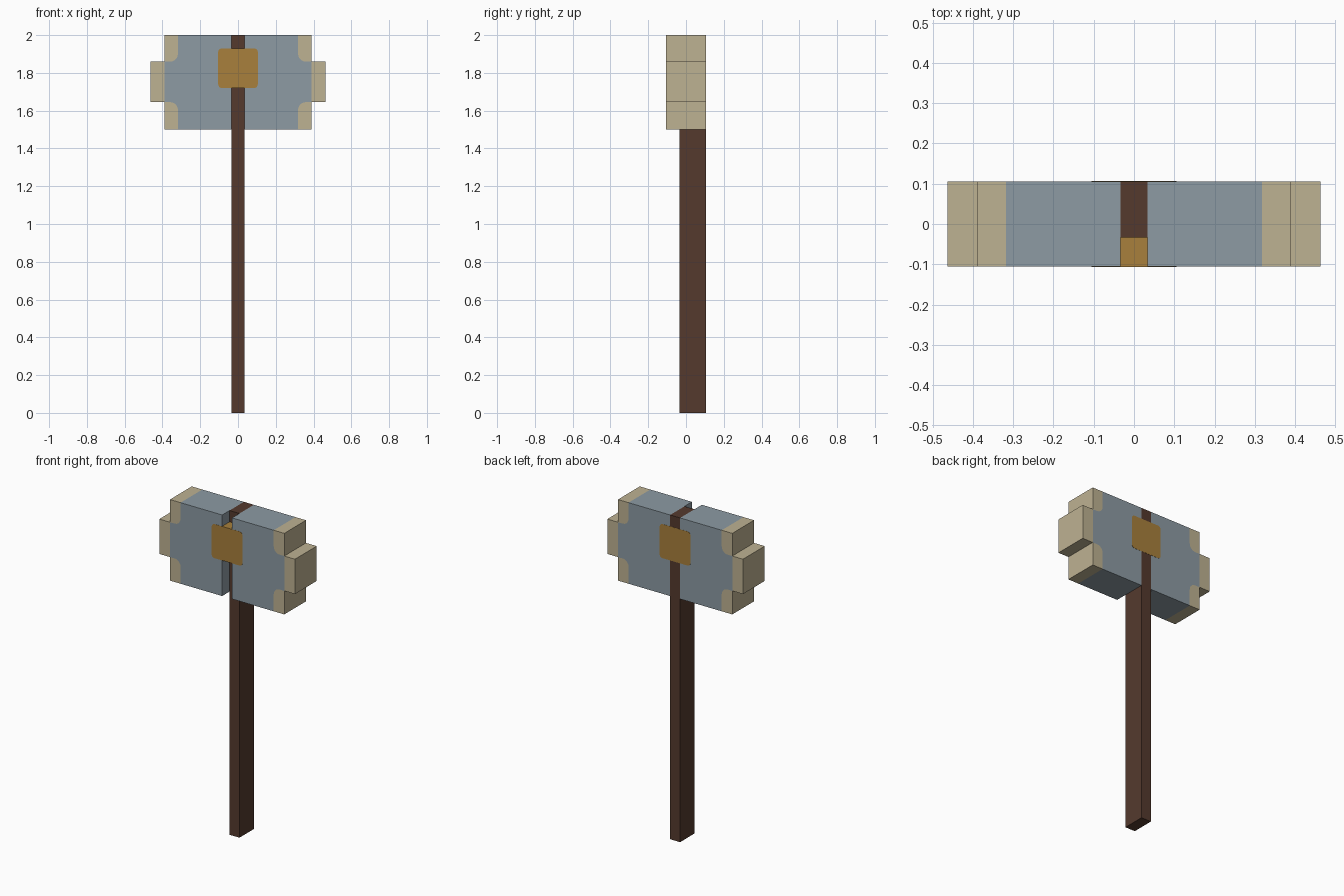
import bpy, bmesh
from math import cos, sin, radians

cube = bpy.data.objects.get("Cube")
if cube:
    bpy.data.objects.remove(cube, do_unlink=True)


def material(name, rgb):
    m = bpy.data.materials.new(name)
    m.use_nodes = True
    m.diffuse_color = (*rgb, 1)
    m.node_tree.nodes["Principled BSDF"].inputs["Base Color"].default_value = (*rgb, 1)
    return m


steel = material("blue grey steel", (0.266, 0.328, 0.371))
cream = material("cream", (0.515, 0.445, 0.288))
gold = material("gold", (0.392, 0.216, 0.045))
wood = material("dark wood", (0.089, 0.042, 0.027))


def arc(cx, cz, r, start, end, steps=5):
    angles = [radians(start + (end - start) * i / steps) for i in range(steps + 1)]
    return [(cx + r * cos(a), cz + r * sin(a)) for a in angles]


def rect(x0, x1, z0, z1):
    return [(x0, z0), (x1, z0), (x1, z1), (x0, z1)]


def prism(name, outline, y0, y1, mat, mirror=False):
    """Extrude an x-z outline along y, optionally mirrored across x."""
    bm = bmesh.new()
    face = bm.faces.new([bm.verts.new((x, y0, z)) for x, z in outline])
    grown = bmesh.ops.extrude_face_region(bm, geom=[face])["geom"]
    verts = [g for g in grown if isinstance(g, bmesh.types.BMVert)]
    bmesh.ops.translate(bm, verts=verts, vec=(0, y1 - y0, 0))
    bmesh.ops.recalc_face_normals(bm, faces=bm.faces)
    mesh = bpy.data.meshes.new(name)
    bm.to_mesh(mesh)
    bm.free()
    mesh.materials.append(mat)
    obj = bpy.data.objects.new(name, mesh)
    bpy.context.collection.objects.link(obj)
    if mirror:
        obj.modifiers.new("Mirror", "MIRROR").use_axis[0] = True
    return obj


# Main dimensions
BOTTOM, TOP = 1.5, 2.0
LOW, HIGH = 1.645, 1.86
SLOT, TAB, END, TIP = 0.034, 0.318, 0.39, 0.463
DEPTH, GRIP = 0.106, -0.034
R = 0.04

# Head halves with rounded notches at the outer corners
low_arc = arc(TAB + R, LOW - R, R, 180, 90)
high_arc = arc(TAB + R, HIGH + R, R, 270, 180)
body = [(SLOT, BOTTOM), (TAB, BOTTOM), *low_arc, (END, LOW),
        (END, HIGH), *high_arc, (TAB, TOP), (SLOT, TOP)]
prism("head_halves", body, -DEPTH, DEPTH, steel, True)

# Corner caps filling the notches, and the striking faces
prism("lower_corner_caps", [(TAB, BOTTOM), *low_arc, (END, LOW), (END, BOTTOM)],
      -DEPTH, DEPTH, cream, True)
prism("upper_corner_caps", [(END, HIGH), *high_arc, (TAB, TOP), (END, TOP)],
      -DEPTH, DEPTH, cream, True)
prism("striking_faces", rect(END, TIP, LOW, HIGH), -DEPTH, DEPTH, cream, True)

# Handle, flush with the back of the head
prism("handle", rect(-SLOT, SLOT, 0, TOP), GRIP, DEPTH, wood)

# Rounded emblem: a block bridging the front slot and a thin plate behind
W, E0, E1, C = 0.105, 1.72, 1.93, 0.02
badge = (arc(W - C, E0 + C, C, -90, 0) + arc(W - C, E1 - C, C, 0, 90)
         + arc(C - W, E1 - C, C, 90, 180) + arc(C - W, E0 + C, C, 180, 270))
prism("front_emblem_block", badge, -DEPTH - 0.001, GRIP, gold)
prism("back_emblem_plate", badge, DEPTH - 0.002, DEPTH + 0.001, gold)
